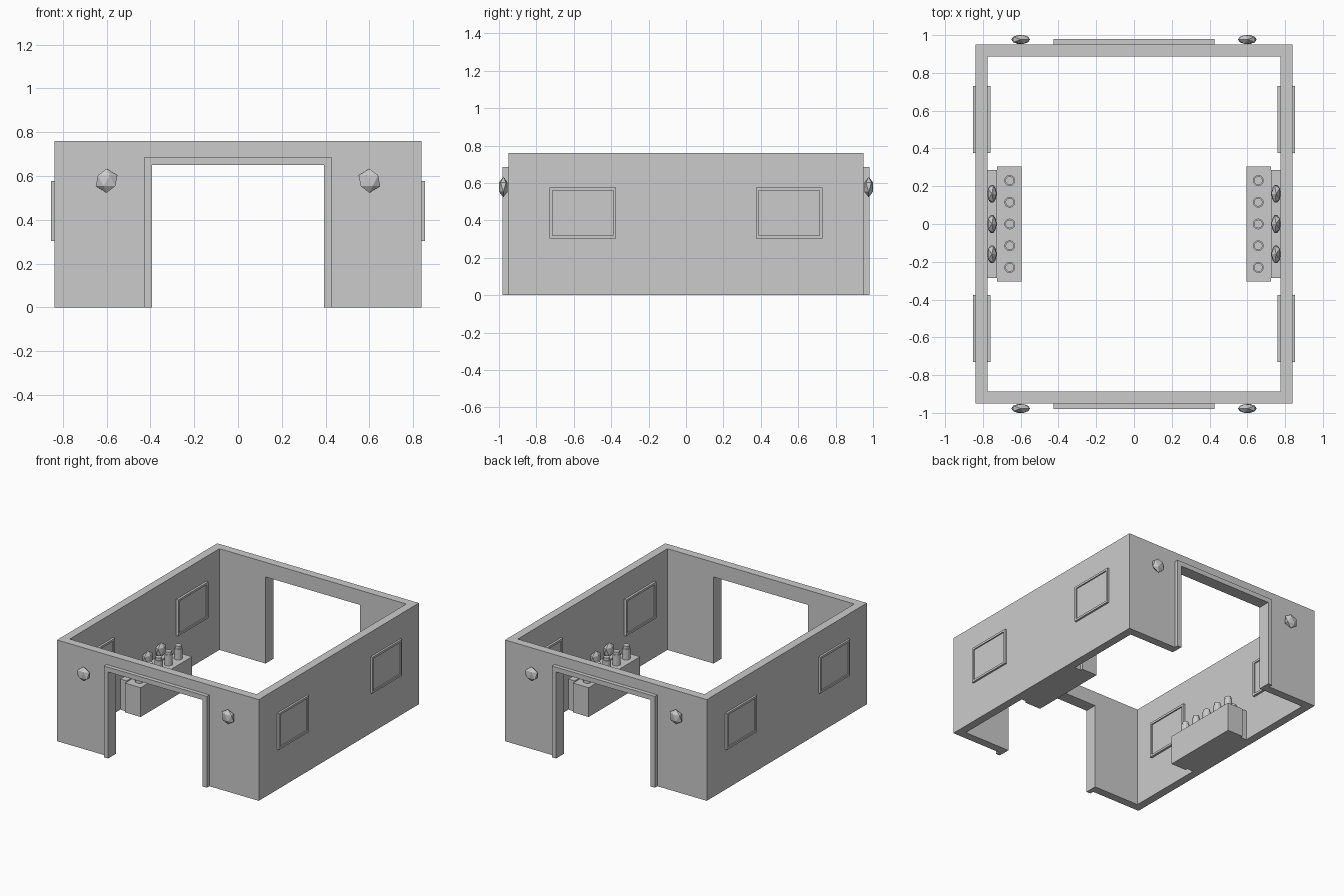
import bpy
import bmesh
from mathutils import Matrix, Vector

cube = bpy.data.objects.get("Cube")
if cube:
    bpy.data.objects.remove(cube, do_unlink=True)

grey = bpy.data.materials.new("plain_grey")
grey.use_nodes = True
colour = (0.6, 0.6, 0.6, 1)
grey.diffuse_color = colour
grey.node_tree.nodes["Principled BSDF"].inputs["Base Color"].default_value = colour

# Main dimensions
HALF_X, HALF_Y, HEIGHT, THICK = 0.838, 0.95, 0.76, 0.062
DOOR_X, DOOR_Z = 0.393, 0.65
INNER_X = HALF_X - THICK
COUNTER_Z = 0.22


def finish(name, bm):
    bmesh.ops.recalc_face_normals(bm, faces=bm.faces)
    mesh = bpy.data.meshes.new(name)
    bm.to_mesh(mesh)
    bm.free()
    mesh.materials.append(grey)
    obj = bpy.data.objects.new(name, mesh)
    bpy.context.collection.objects.link(obj)
    return obj


def box(name, low, high):
    low, high = Vector(low), Vector(high)
    bm = bmesh.new()
    bmesh.ops.create_cube(bm, size=1, matrix=Matrix.LocRotScale(
        (low + high) / 2, None, high - low))
    return finish(name, bm)


def side_box(name, side, x, y, z):
    """Box given by ranges, mirrored to the chosen side in x."""
    xs = sorted(side * v for v in x)
    return box(name, (xs[0], y[0], z[0]), (xs[1], y[1], z[1]))


def extrude(bm, points, offset):
    face = bm.faces.new([bm.verts.new(p) for p in points])
    out = bmesh.ops.extrude_face_region(bm, geom=[face])["geom"]
    moved = [v for v in out if isinstance(v, bmesh.types.BMVert)]
    bmesh.ops.translate(bm, verts=moved, vec=offset)


def portal(name, half_width, top, y0, y1):
    """Arch-shaped slab around the doorway."""
    outline = [(half_width, 0), (half_width, top), (-half_width, top), (-half_width, 0),
               (-DOOR_X, 0), (-DOOR_X, DOOR_Z), (DOOR_X, DOOR_Z), (DOOR_X, 0)]
    bm = bmesh.new()
    extrude(bm, [(x, y0, z) for x, z in outline], (0, y1 - y0, 0))
    return finish(name, bm)


def lamp(name, centre, flat):
    """Faceted globe squashed against its wall."""
    r = 0.055
    scale = Vector((r, r, r))
    scale[flat] *= 0.5
    if centre[0] > 0:
        scale.x *= -1
    bm = bmesh.new()
    bmesh.ops.create_icosphere(bm, subdivisions=1, radius=1, matrix=Matrix.LocRotScale(
        Vector(centre), None, scale))
    return finish(name, bm)


def bottle(name, x, y):
    """Small canister with a narrower lid."""
    bm = bmesh.new()
    for radius, z0, z1 in ((0.029, COUNTER_Z, 0.3), (0.023, 0.3, 0.32)):
        bmesh.ops.create_cone(bm, cap_ends=True, segments=12, radius1=radius, radius2=radius,
                              depth=z1 - z0, matrix=Matrix.Translation((x, y, (z0 + z1) / 2)))
    return finish(name, bm)


def window(label, side, y):
    """Frame on both wall faces with a slightly recessed pane."""
    half, bar, z0, z1 = 0.178, 0.016, 0.303, 0.576
    x = (0.759, 0.853)
    side_box(label + "_pane", side, (0.768, 0.844), (y - half + bar, y + half - bar),
             (z0 + bar, z1 - bar))
    side_box(label + "_sill", side, x, (y - half, y + half), (z0, z0 + bar))
    side_box(label + "_head", side, x, (y - half, y + half), (z1 - bar, z1))
    for end, word in ((-1, "front"), (1, "back")):
        ys = sorted((y + end * half, y + end * (half - bar)))
        side_box(label + "_jamb_" + word, side, x, ys, (z0 + bar, z1 - bar))


# End walls, door frames and outside lamps
for end, word in ((-1, "front"), (1, "back")):
    portal(word + "_wall", HALF_X, HEIGHT, end * (HALF_Y - THICK), end * HALF_Y)
    portal(word + "_door_frame", 0.427, 0.686, end * HALF_Y, end * 0.98)
    for side, hand in ((1, "left"), (-1, "right")):
        lamp(f"{word}_lamp_{hand}", (side * 0.6, end * 0.9766, 0.578), 1)

# Side walls, windows and counters
for side, hand in ((1, "left"), (-1, "right")):
    inner_y = HALF_Y - THICK
    side_box(hand + "_wall", side, (INNER_X, HALF_X), (-inner_y, inner_y), (0, HEIGHT))
    for end, word in ((-1, "front"), (1, "back")):
        window(f"{hand}_{word}_window", side, end * 0.553)
    side_box(hand + "_counter", side, (0.595, 0.724), (-0.305, 0.305), (0, COUNTER_Z))
    side_box(hand + "_counter_back", side, (0.724, INNER_X), (-0.287, 0.287), (0, 0.23))
    for i in range(3):
        lamp(f"{hand}_counter_lamp_{i + 1}", (side * 0.752, (i - 1) * 0.16, 0.285), 0)
    for i in range(5):
        bottle(f"{hand}_canister_{i + 1}", side * 0.658, (i - 2) * 0.115)
